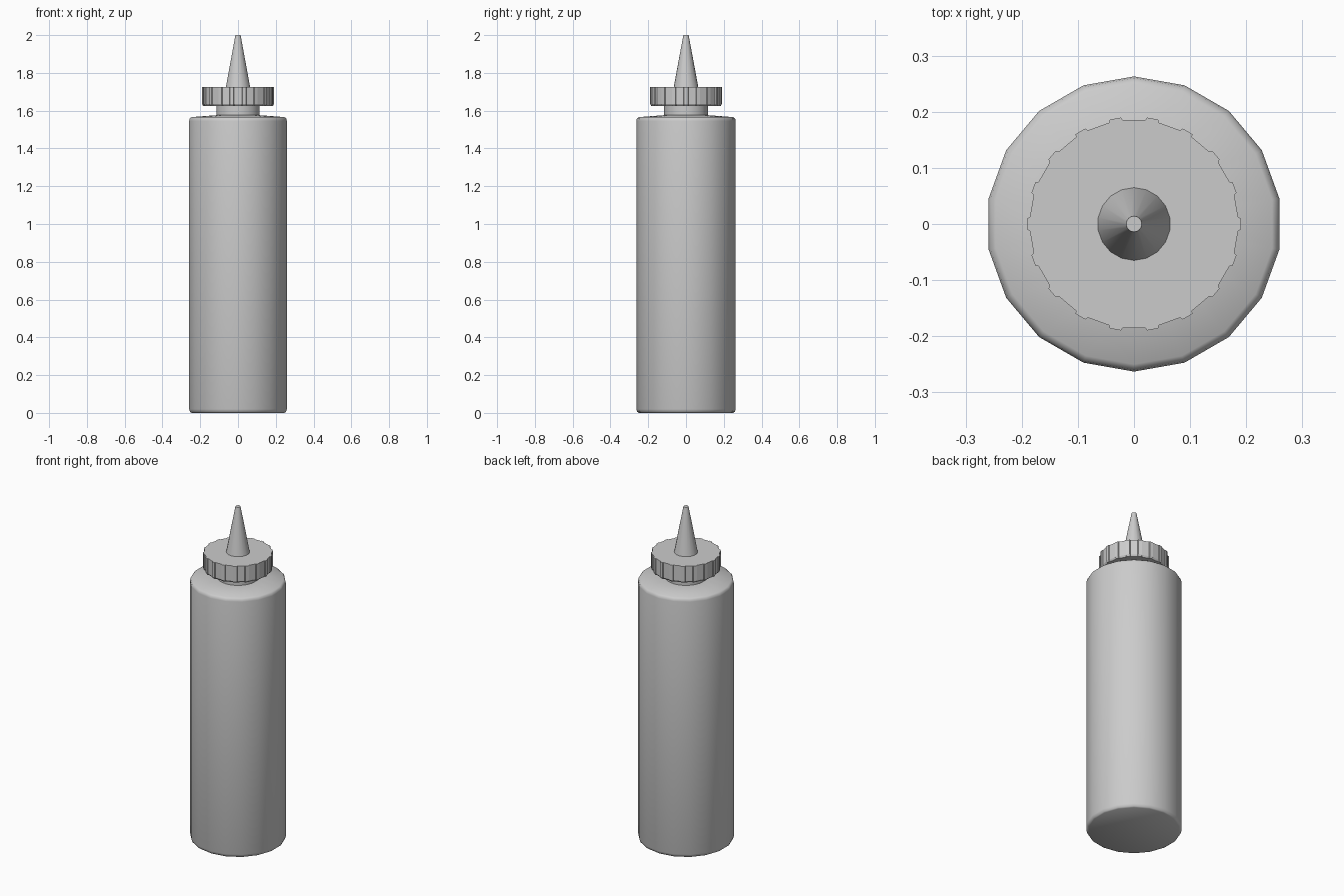
import bpy, bmesh, math

if "Cube" in bpy.data.objects:
    bpy.data.objects.remove(bpy.data.objects["Cube"])

SIDES = 18
STEP = 2 * math.pi / SIDES


def loft(name, rings, smooth_angle):
    """Skin a stack of equal-length rings and close both ends."""
    bm = bmesh.new()
    loops = [[bm.verts.new(p) for p in ring] for ring in rings]
    n = len(loops[0])
    for low, high in zip(loops, loops[1:]):
        for i in range(n):
            j = (i + 1) % n
            bm.faces.new((low[i], low[j], high[j], high[i]))
    bm.faces.new(loops[0][::-1])
    bm.faces.new(loops[-1])
    bmesh.ops.recalc_face_normals(bm, faces=bm.faces)
    mesh = bpy.data.meshes.new(name)
    bm.to_mesh(mesh)
    bm.free()
    obj = bpy.data.objects.new(name, mesh)
    bpy.context.collection.objects.link(obj)
    bpy.ops.object.select_all(action='DESELECT')
    obj.select_set(True)
    bpy.context.view_layer.objects.active = obj
    bpy.ops.object.shade_smooth_by_angle(angle=math.radians(smooth_angle))
    return obj


def circle(r, z):
    # one corner points along +y
    return [(r * math.cos(math.pi / 2 + i * STEP),
             r * math.sin(math.pi / 2 + i * STEP), z) for i in range(SIDES)]


def ribbed(r, z, rib):
    # a raised grip rib on every corner of the ring
    pts = []
    for i in range(SIDES):
        for off, rad in ((-3.8, r), (-3.0, r + rib), (3.0, r + rib), (3.8, r)):
            a = i * STEP + math.radians(off)
            pts.append((rad * math.cos(a), rad * math.sin(a), z))
    return pts


# Bottle body with rounded rims and a shallow shoulder
body = [(0.25, 0), (0.258, 0.005), (0.263, 0.02), (0.263, 1.545),
        (0.26, 1.558), (0.25, 1.566), (0.116, 1.576)]
loft("bottle_body", [circle(r, z) for r, z in body], 40)

# Neck between shoulder and cap
loft("neck", [circle(0.116, 1.57), circle(0.116, 1.64)], 40)

# Screw cap with grip ribs
loft("screw_cap", [ribbed(0.18, 1.625, 0.005), ribbed(0.186, 1.635, 0.005),
                   ribbed(0.186, 1.726, 0.005)], 25)

# Tapered nozzle
loft("nozzle", [circle(0.066, 1.72), circle(0.014, 2.0)], 40)
